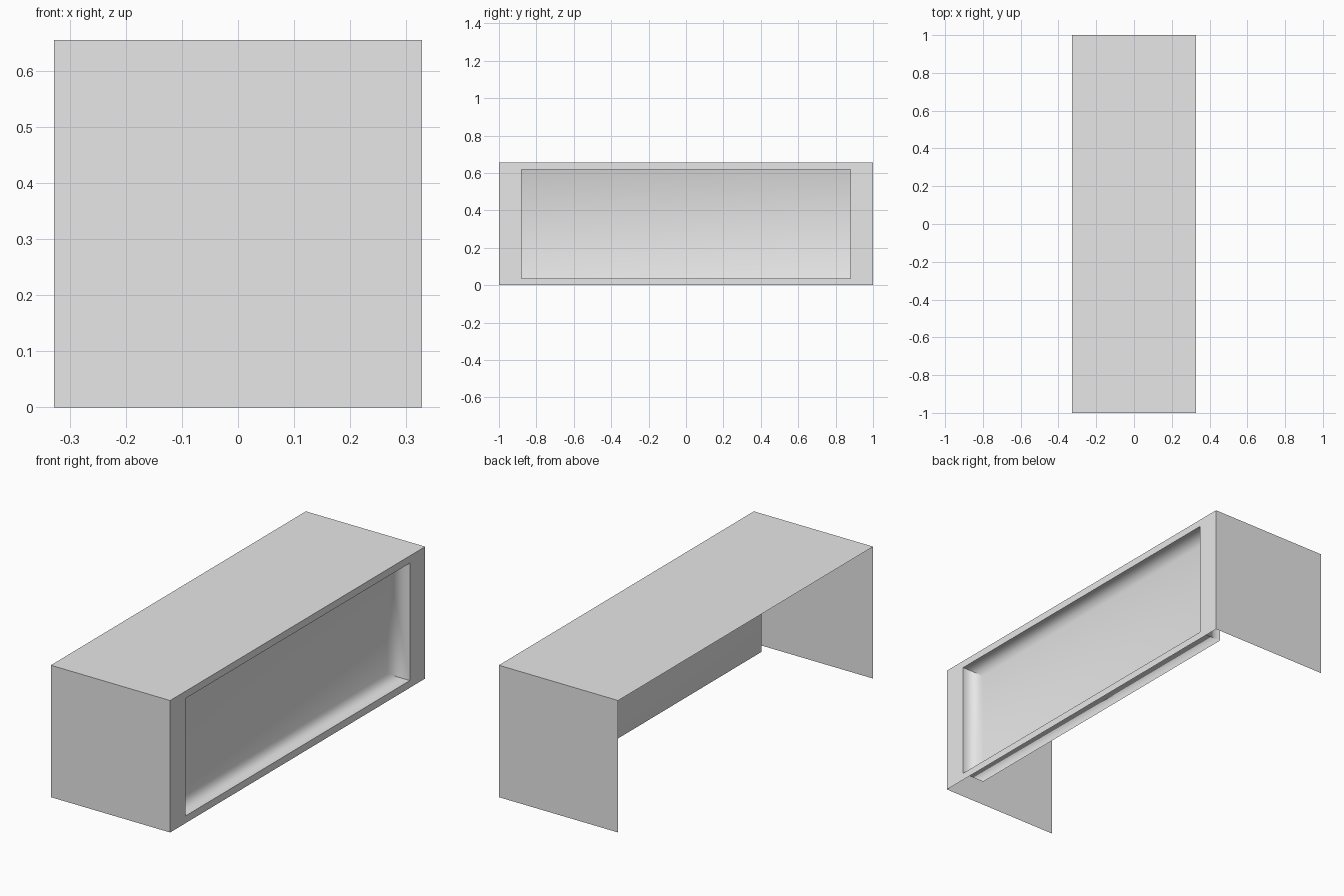
import bpy
import bmesh

if "Cube" in bpy.data.objects:
    bpy.data.objects.remove(bpy.data.objects["Cube"], do_unlink=True)

HALF_W, HALF_L, HEIGHT = 0.3275, 1.0, 0.655   # outer box
OPEN_L, OPEN_LOW, OPEN_TOP = 0.88, 0.036, 0.619   # opening in the side
DEPTH = 0.125                                 # recess depth

grey = bpy.data.materials.new("light_grey")
grey.use_nodes = True
grey.diffuse_color = (0.8, 0.8, 0.8, 1)
grey.node_tree.nodes["Principled BSDF"].inputs["Base Color"].default_value = (0.8, 0.8, 0.8, 1)


def add_object(name, bm):
    mesh = bpy.data.meshes.new(name)
    bm.to_mesh(mesh)
    bm.free()
    mesh.materials.append(grey)
    obj = bpy.data.objects.new(name, mesh)
    bpy.context.collection.objects.link(obj)
    return obj


def side_loop(bm, x, half_l, low, top):
    """Rectangle of vertices facing +x, counter-clockwise."""
    corners = ((-half_l, low), (half_l, low), (half_l, top), (-half_l, top))
    return [bm.verts.new((x, y, z)) for y, z in corners]


def bridge(bm, a, b):
    """Ring of quads between two rectangles."""
    return [bm.faces.new((a[i], a[(i + 1) % 4], b[(i + 1) % 4], b[i])) for i in range(4)]


# Thin outer shell: top and two ends, open underneath and at the back of the recess
bm = bmesh.new()
near = side_loop(bm, HALF_W, HALF_L, 0, HEIGHT)
far = side_loop(bm, -HALF_W, HALF_L, 0, HEIGHT)
ring = bridge(bm, far, near)
bmesh.ops.delete(bm, geom=[ring[0]], context="FACES_ONLY")
add_object("outer_shell", bm)

# Flat frame around the opening
bm = bmesh.new()
outer = side_loop(bm, HALF_W, HALF_L, 0, HEIGHT)
inner = side_loop(bm, HALF_W, OPEN_L, OPEN_LOW, OPEN_TOP)
bridge(bm, outer, inner)
add_object("side_frame", bm)

# Recessed tray, softly shaded where the walls meet the back panel
bm = bmesh.new()
rim = side_loop(bm, HALF_W, OPEN_L, OPEN_LOW, OPEN_TOP)
back = side_loop(bm, HALF_W - DEPTH, OPEN_L, OPEN_LOW, OPEN_TOP)
bridge(bm, rim, back)
bm.faces.new(back)
for face in bm.faces:
    face.smooth = True
for a, b in zip(rim, back):
    bm.edges.get((a, b)).smooth = False
tray = add_object("recessed_tray", bm)
weighted = tray.modifiers.new("weighted_normals", "WEIGHTED_NORMAL")
weighted.mode = "FACE_AREA"
weighted.keep_sharp = True
